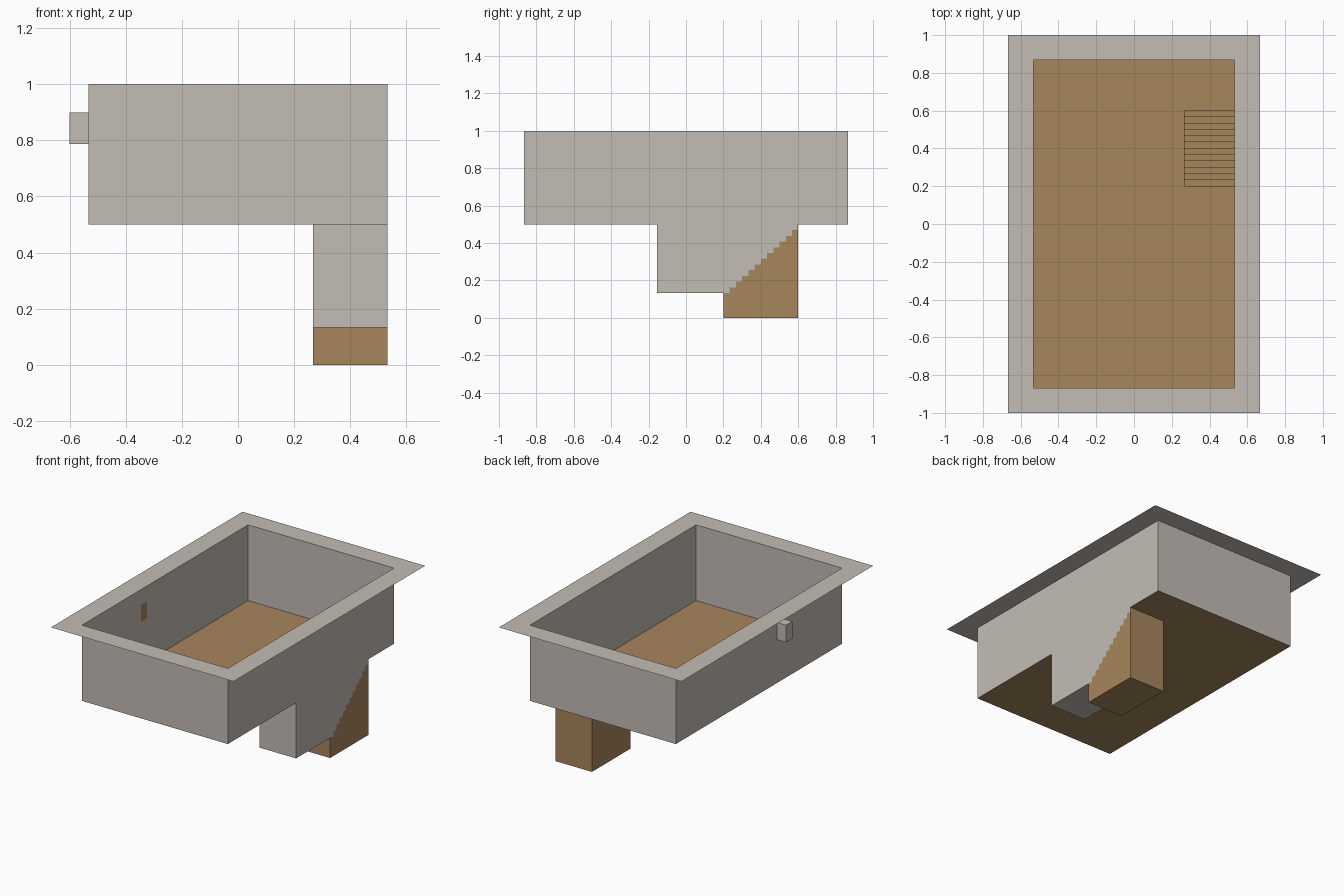
import bpy

if "Cube" in bpy.data.objects:
    bpy.data.objects.remove(bpy.data.objects["Cube"])

# Overall dimensions
X, Y = 0.533, 0.867          # inner room half sizes
ZF, ZT = 0.5, 1.0            # floor and rim heights
SX = 0.267                   # inner side of the stairwell
Y0, Y1, Y2 = -0.155, 0.2, 0.6  # landing end, stair foot, stair head
N, ZL = 12, 0.133            # steps, landing height
RISE, RUN = (ZF - ZL) / N, (Y2 - Y1) / N


def material(name, rgb):
    m = bpy.data.materials.new(name)
    m.diffuse_color = (*rgb, 1)
    m.use_nodes = True
    m.node_tree.nodes["Principled BSDF"].inputs["Base Color"].default_value = m.diffuse_color
    return m


STONE = material("grey_stone", (0.552, 0.503, 0.462))
WOOD = material("brown_wood", (0.386, 0.238, 0.107))


def mesh_object(name, verts, faces, *mats):
    me = bpy.data.meshes.new(name)
    me.from_pydata(verts, [], faces)
    for m in mats:
        me.materials.append(m)
    ob = bpy.data.objects.new(name, me)
    bpy.context.collection.objects.link(ob)
    return ob


def grid(name, us, vs, place, *mats, skip=(), flip=False):
    """Flat sheet split at the us and vs values, leaving out skipped cells."""
    w = len(us)
    verts = [place(u, v) for v in vs for u in us]
    faces = []
    for j in range(len(vs) - 1):
        for i in range(w - 1):
            if (i, j) not in skip:
                a = j * w + i
                f = [a, a + 1, a + w + 1, a + w]
                faces.append(f[::-1] if flip else f)
    return mesh_object(name, verts, faces, *mats)


def box(name, lo, hi, mat, drop=()):
    """Box; drop lists the faces left open."""
    verts = [(x, y, z) for x in (lo[0], hi[0]) for y in (lo[1], hi[1]) for z in (lo[2], hi[2])]
    sides = {"-x": (0, 1, 3, 2), "+x": (4, 6, 7, 5), "-y": (0, 4, 5, 1),
             "+y": (2, 3, 7, 6), "-z": (0, 2, 6, 4), "+z": (1, 5, 7, 3)}
    return mesh_object(name, verts, [f for k, f in sides.items() if k not in drop], mat)


# Flat ground rim around the pit
grid("rim", [-0.667, -X, X, 0.667], [-1, -Y, Y, 1], lambda u, v: (u, v, ZT), STONE, skip=[(1, 1)])

# Room floor with the stair opening
grid("floor", [-X, SX, X], [-Y, Y1, Y2, Y], lambda u, v: (u, v, ZF), WOOD, skip=[(1, 1)])

# Room walls
grid("front_wall", [-X, X], [ZF, ZT], lambda u, v: (u, -Y, v), STONE)
grid("back_wall", [-X, X], [ZF, ZT], lambda u, v: (u, Y, v), STONE, flip=True)
grid("right_wall", [-Y, Y], [ZF, ZT], lambda u, v: (X, u, v), STONE)

# Left wall with a small brown hatch, and the grey box behind it
HY, HZ = (-0.253, -0.187), (0.787, 0.9)
left = grid("left_wall", [-Y, *HY, Y], [ZF, *HZ, ZT], lambda u, v: (-X, u, v), STONE, WOOD, flip=True)
left.data.polygons[4].material_index = 1
box("hatch_box", (-0.6, HY[0], HZ[0]), (-X, HY[1], HZ[1]), STONE, drop=["+x"])

# Steps, each a block standing on the ground
for i in range(N):
    y = Y1 + i * RUN
    box(f"step_{i + 1}", (SX, y, 0), (X, y + RUN, ZL + i * RISE), WOOD)
grid("top_riser", [SX, X], [ZF - RISE, ZF], lambda u, v: (u, Y2, v), WOOD, flip=True)

# Stairwell side walls, following the steps along their lower edge
profile = [(Y0, ZF), (Y0, ZL), (Y1, ZL)]
for i in range(N):
    y, z = Y1 + i * RUN, ZL + i * RISE
    if i:
        profile.append((y, z))
    profile.append((y + RUN, z))
profile.append((Y2, ZF))
for name, x in (("stair_inner_wall", SX), ("stair_outer_wall", X)):
    order = range(len(profile))
    mesh_object(name, [(x, y, z) for y, z in profile],
                [list(order) if x == X else list(reversed(order))], STONE)

# Landing at the stair foot
grid("landing_floor", [SX, X], [Y0, Y1], lambda u, v: (u, v, ZL), STONE)
grid("landing_end_wall", [SX, X], [ZL, ZF], lambda u, v: (u, Y0, v), STONE)
